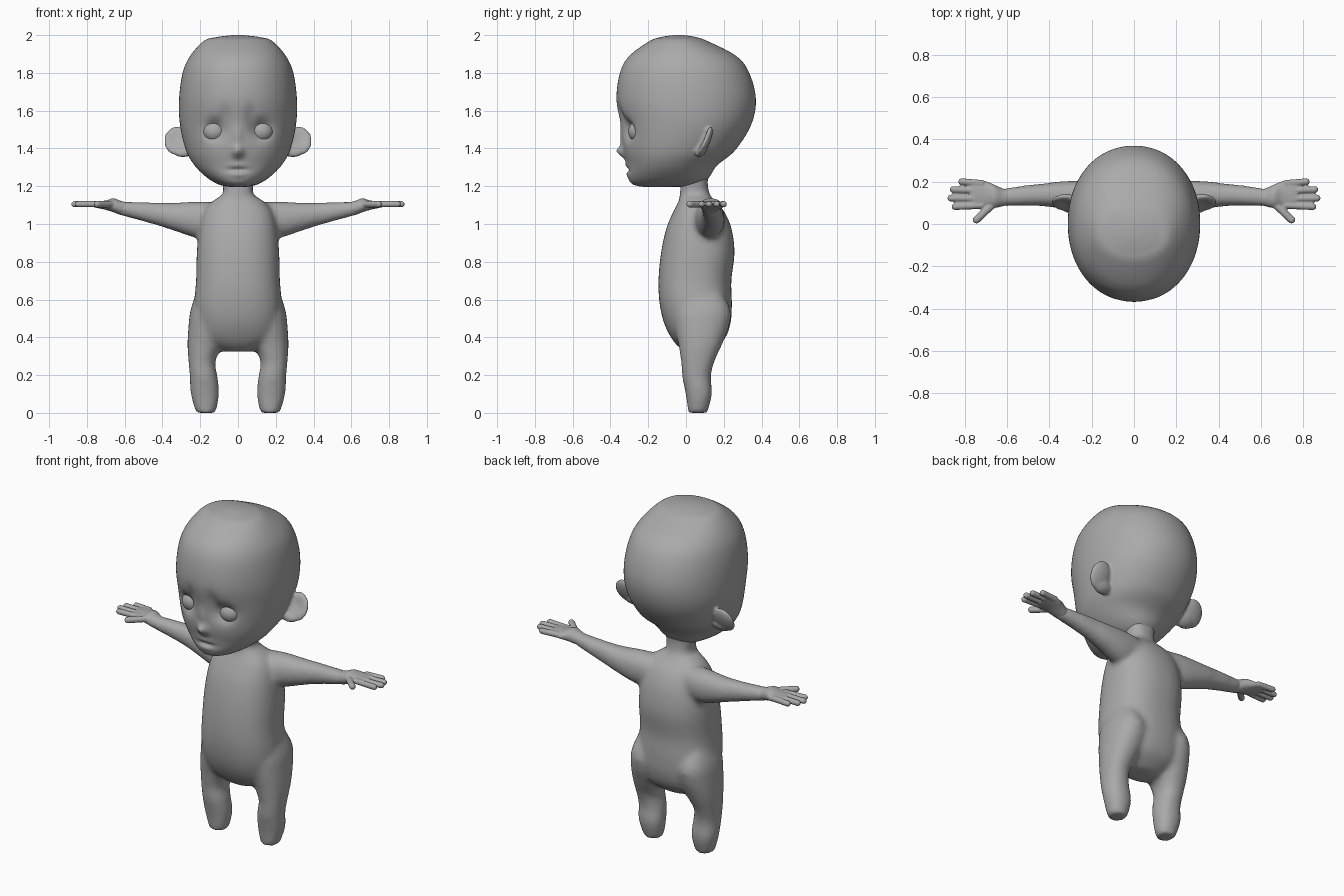
import bpy, bmesh, math
from mathutils import Vector, Matrix

if "Cube" in bpy.data.objects:
    bpy.data.objects.remove(bpy.data.objects["Cube"])

skin = bpy.data.materials.new("plain grey")
skin.diffuse_color = (0.4, 0.4, 0.4, 1)
skin.use_nodes = True
skin.node_tree.nodes["Principled BSDF"].inputs["Base Color"].default_value = skin.diffuse_color


def tube(bm, axis, rows, power=2.1, seg=64, steps=6):
    """Loft of superellipses; row = (position, amin, amax, bmin, bmax)."""
    rows = [Vector(r) for r in rows]
    path = []
    for i in range(len(rows) - 1):
        p1, p2 = rows[i], rows[i + 1]
        p0, p3 = rows[max(i - 1, 0)], rows[min(i + 2, len(rows) - 1)]
        for k in range(steps):
            t = k / steps
            path.append(0.5 * (2 * p1 + (p2 - p0) * t + (2 * p0 - 5 * p1 + 4 * p2 - p3) * t * t
                               + (3 * p1 - p0 - 3 * p2 + p3) * t ** 3))
    path.append(rows[-1])
    rings = []
    for pos, a0, a1, b0, b1 in path:
        ring = []
        for j in range(seg):
            c, s = math.cos(2 * math.pi * j / seg), math.sin(2 * math.pi * j / seg)
            a = (a0 + a1) / 2 + (a1 - a0) / 2 * math.copysign(abs(c) ** (2 / power), c)
            b = (b0 + b1) / 2 + (b1 - b0) / 2 * math.copysign(abs(s) ** (2 / power), s)
            ring.append(bm.verts.new((pos, a, b) if axis == 0 else (a, b, pos)))
        rings.append(ring)
    for r, q in zip(rings, rings[1:]):
        for j in range(seg):
            bm.faces.new((r[j], r[(j + 1) % seg], q[(j + 1) % seg], q[j]))
    bm.faces.new(rings[0])
    bm.faces.new(rings[-1])
    return [v for r in rings for v in r]


def centred(rows):
    return [(z, -w, w, y0, y1) for z, w, y0, y1 in rows]


def ball(bm, centre, radii):
    m = Matrix.Translation(centre) @ Matrix.Diagonal((*radii, 1))
    return bmesh.ops.create_uvsphere(bm, u_segments=32, v_segments=20, radius=1, matrix=m)["verts"]


def capsule(bm, a, b, r):
    a, b = Vector(a), Vector(b)
    rot = (b - a).to_track_quat('Z', 'Y').to_matrix().to_4x4()
    bmesh.ops.create_cone(bm, cap_ends=True, segments=20, radius1=r, radius2=r,
                          depth=(b - a).length, matrix=Matrix.Translation((a + b) / 2) @ rot)
    for p in (a, b):
        ball(bm, p, (r, r, r))


def mirror_x(bm):
    geo = bmesh.ops.duplicate(bm, geom=bm.verts[:] + bm.edges[:] + bm.faces[:])["geom"]
    for v in geo:
        if isinstance(v, bmesh.types.BMVert):
            v.co.x *= -1


def finish(bm, name, voxel=0, smooth=0):
    bmesh.ops.recalc_face_normals(bm, faces=bm.faces[:])
    for f in bm.faces:
        f.smooth = True
    me = bpy.data.meshes.new(name)
    bm.to_mesh(me)
    bm.free()
    me.materials.append(skin)
    ob = bpy.data.objects.new(name, me)
    bpy.context.collection.objects.link(ob)
    if voxel:
        rm = ob.modifiers.new("fuse", 'REMESH')
        rm.mode, rm.voxel_size, rm.use_smooth_shade = 'VOXEL', voxel, True
        sm = ob.modifiers.new("soften", 'SMOOTH')
        sm.factor, sm.iterations = 0.5, smooth
    return ob


# Body: legs and arms on one side, mirrored, then torso with neck
bm = bmesh.new()
tube(bm, 2, [(0, .117, .223, .012, .113), (.1, .1, .25, -.002, .138), (.19, .108, .255, -.02, .132),
             (.27, .12, .262, -.026, .15), (.36, .085, .267, -.04, .19), (.46, .05, .262, -.06, .228),
             (.55, .06, .25, -.06, .235), (.66, .12, .21, 0, .17)], 2.2)
tube(bm, 0, [(.08, .04, .19, .96, 1.11), (.2, .045, .205, .925, 1.12), (.33, .068, .203, .961, 1.113),
             (.42, .083, .193, .99, 1.114), (.54, .085, .18, 1.024, 1.117), (.62, .084, .167, 1.045, 1.12),
             (.66, .09, .16, 1.06, 1.115)])
mirror_x(bm)
tube(bm, 2, centred([(1.30, .09, -.01, .13), (1.23, .085, -.025, .115), (1.16, .08, -.033, .125),
                     (1.125, .13, -.037, .15), (1.07, .18, -.065, .2), (.98, .205, -.103, .24),
                     (.85, .218, -.132, .257), (.70, .222, -.146, .24), (.58, .232, -.14, .243),
                     (.48, .225, -.118, .237), (.40, .2, -.08, .21), (.35, .13, -.04, .16),
                     (.325, .08, 0, .12)]), 2.35)
finish(bm, "body", 0.014, 10)

# Hands: palm, four fingers and a thumb
bm = bmesh.new()
tube(bm, 0, [(.59, .092, .162, 1.055, 1.115), (.62, .084, .168, 1.05, 1.122), (.66, .076, .185, 1.062, 1.136),
             (.70, .078, .202, 1.075, 1.124), (.75, .075, .21, 1.086, 1.122), (.775, .085, .2, 1.092, 1.118)])
for base, tip_x, tip_y in ((.192, .815, .2), (.157, .855, .163), (.12, .866, .122), (.088, .846, .082)):
    capsule(bm, (.72, base, 1.105), (tip_x, tip_y, 1.105), .0165)
capsule(bm, (.66, .1, 1.105), (.745, .02, 1.105), .018)
mirror_x(bm)
finish(bm, "hands", 0.005, 4)

# Ears: thin tilted discs with a hollow front
bm = bmesh.new()
for x, z, rx, rz in ((.322, 1.44, .07, .076), (.29, 1.39, .06, .036)):
    for v in ball(bm, (x, .1, z), (rx, .03, rz)):
        d = math.exp(-((v.co.x - .33) ** 2 + (v.co.z - 1.45) ** 2) / .0025)
        if v.co.y < .1:
            v.co.y += .025 * d
        v.co.y += .38 * (v.co.z - 1.44)
mirror_x(bm)

# Head: skull loft with sockets, nose and lips pushed into the front
head = tube(bm, 2, centred([(2.0, .03, -.07, -.01), (1.99, .11, -.13, .05), (1.97, .18, -.19, .11),
                            (1.89, .253, -.3, .265), (1.80, .293, -.35, .335), (1.66, .312, -.368, .37),
                            (1.525, .307, -.345, .345), (1.39, .275, -.33, .26), (1.31, .23, -.312, .165),
                            (1.25, .17, -.307, .125), (1.215, .115, -.29, .09), (1.2, .07, -.25, .04),
                            (1.195, .02, -.2, -.1)]), 2.1, 128, 10)
# x, z, spread x, spread z, push along y
features = [(.12, 1.5, .05, .05, .05), (.07, 1.57, .03, .06, .015), (0, 1.383, .028, .03, -.04),
            (0, 1.46, .02, .05, -.012), (0, 1.312, .05, .013, -.008), (0, 1.286, .05, .008, .018),
            (0, 1.262, .04, .013, -.008)]
for v in head:
    if v.co.y < -.1:
        x, z = abs(v.co.x), v.co.z
        for fx, fz, sx, sz, push in features:
            v.co.y += push * math.exp(-((x - fx) / sx) ** 2 - ((z - fz) / sz) ** 2)
finish(bm, "head", 0.008, 4)

# Eyes
bm = bmesh.new()
ball(bm, (.124, -.25, 1.49), (.062, .056, .058))
mirror_x(bm)
finish(bm, "eyes")
